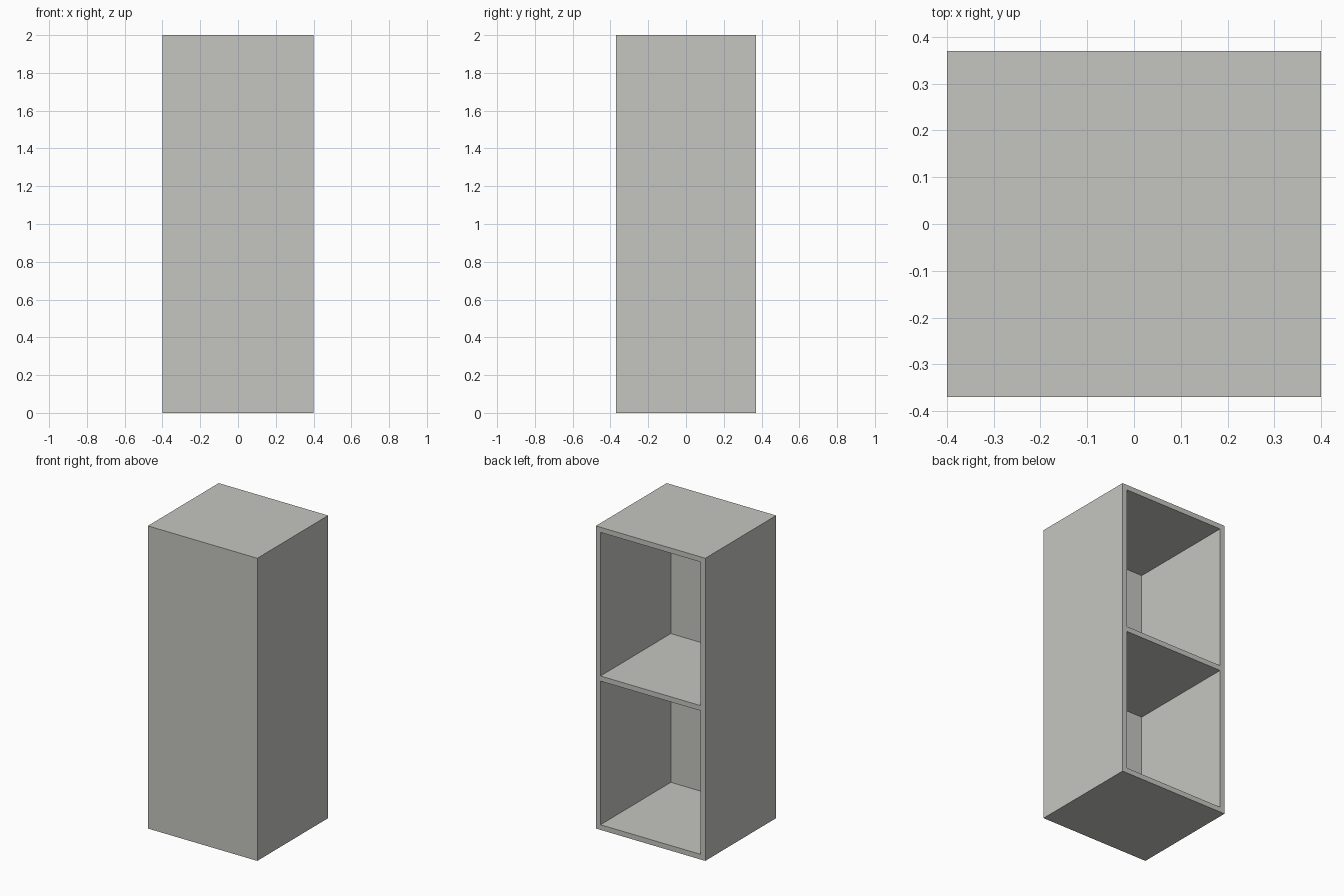
import bpy

if "Cube" in bpy.data.objects:
    bpy.data.objects.remove(bpy.data.objects["Cube"])

W, D, H = 0.80, 0.74, 2.0   # outer size
T = 0.034                   # board thickness
PANEL = 0.006               # thin closing panel at the front
BAY = (H - 3 * T) / 2       # clear height of each compartment

grey = bpy.data.materials.new("warm_grey")
grey.diffuse_color = (0.56, 0.56, 0.53, 1)
grey.use_nodes = True
grey.node_tree.nodes["Principled BSDF"].inputs["Base Color"].default_value = grey.diffuse_color


def box(name, x, y, z):
    """Box spanning the given (low, high) ranges."""
    spans = (x, y, z)
    bpy.ops.mesh.primitive_cube_add(size=1, location=[(a + b) / 2 for a, b in spans])
    ob = bpy.context.object
    ob.name = name
    ob.scale = [b - a for a, b in spans]
    bpy.ops.object.transform_apply(location=True, rotation=False, scale=True)
    ob.data.materials.append(grey)
    return ob


# Cabinet carcass
cabinet = box("cabinet", (-W / 2, W / 2), (-D / 2, D / 2), (0, H))

# Two compartments, open at the back and split by a middle shelf
for i in range(2):
    low = T + i * (BAY + T)
    cutter = box("compartment_cutter", (-W / 2 + T, W / 2 - T),
                 (-D / 2 + PANEL, D / 2 + 0.1), (low, low + BAY))
    cutter.hide_render = True
    cut = cabinet.modifiers.new("compartment", 'BOOLEAN')
    cut.operation = 'DIFFERENCE'
    cut.solver = 'EXACT'
    cut.object = cutter
    bpy.ops.object.select_all(action='DESELECT')
    cabinet.select_set(True)
    bpy.context.view_layer.objects.active = cabinet
    bpy.ops.object.modifier_apply(modifier=cut.name)
    bpy.data.objects.remove(cutter, do_unlink=True)
